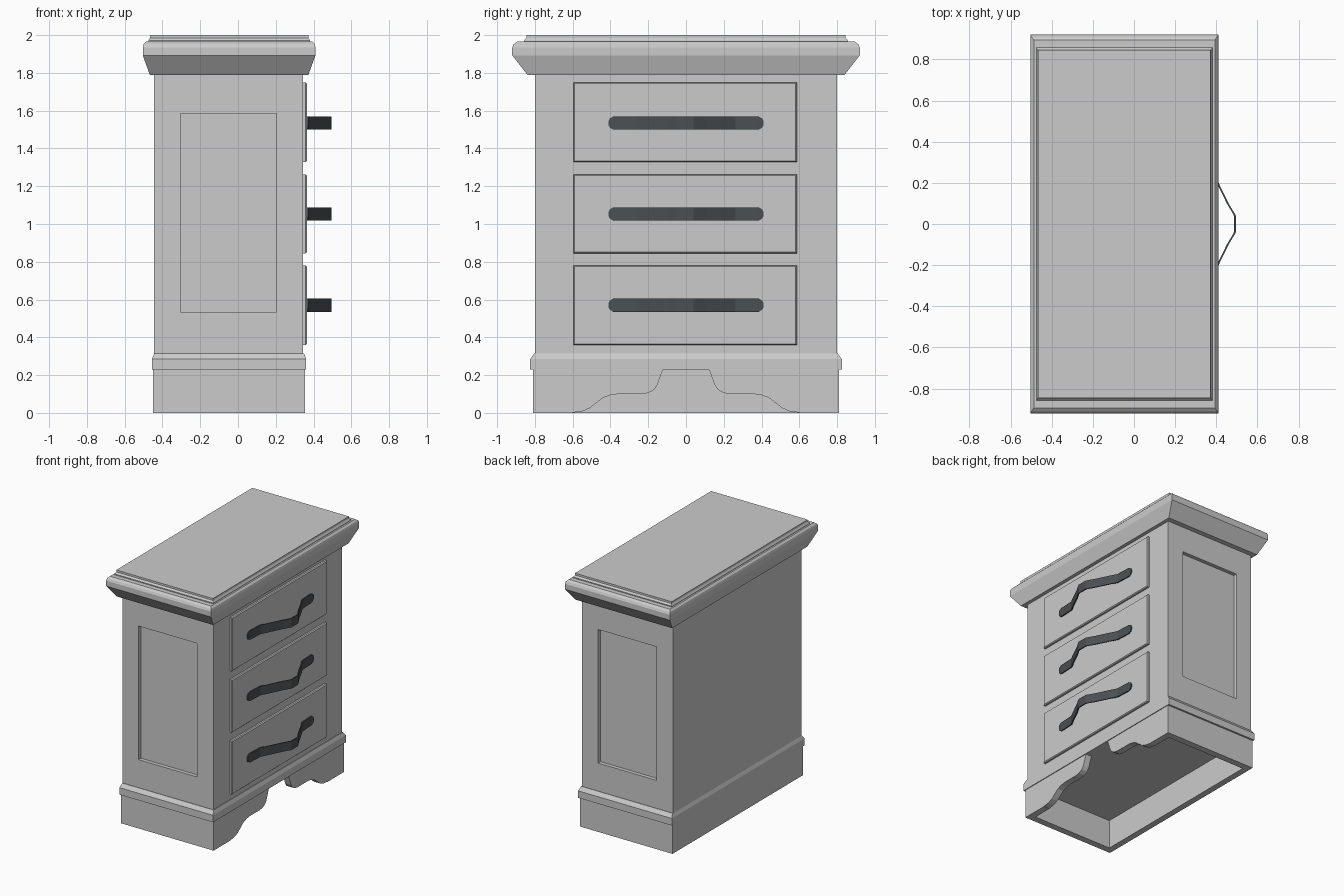
import bpy, bmesh
from mathutils import Vector

cube = bpy.data.objects.get("Cube")
if cube:
    bpy.data.objects.remove(cube, do_unlink=True)


def material(name, rgb):
    m = bpy.data.materials.new(name)
    m.use_nodes = True
    m.diffuse_color = (*rgb, 1)
    m.node_tree.nodes["Principled BSDF"].inputs["Base Color"].default_value = (*rgb, 1)
    return m


paint = material("pale grey paint", (0.6, 0.6, 0.6))
metal = material("dark slate metal", (0.07, 0.08, 0.088))
CX = -0.047  # middle of the cabinet's depth


def finish(name, bm, mat):
    bmesh.ops.recalc_face_normals(bm, faces=bm.faces)
    mesh = bpy.data.meshes.new(name)
    bm.to_mesh(mesh)
    bm.free()
    mesh.materials.append(mat)
    obj = bpy.data.objects.new(name, mesh)
    bpy.context.collection.objects.link(obj)
    return obj


def loft(name, rings, mat=paint, closed=False):
    """Skin equal-length rings of points; cap the ends, or close into a loop."""
    bm = bmesh.new()
    loops = [[bm.verts.new(p) for p in ring] for ring in rings]
    n = len(loops[0])
    for a, b in zip(loops, loops[1:]):
        for i in range(n):
            j = (i + 1) % n
            bm.faces.new((a[i], a[j], b[j], b[i]))
    bm.faces.new(loops[0])
    bm.faces.new(loops[-1])
    return finish(name, bm, mat)


def moulding(name, steps):
    """Stacked rectangles given as (half depth, half width, height)."""
    signs = ((-1, -1), (1, -1), (1, 1), (-1, 1))
    return loft(name, [[(CX + sx * hx, sy * hy, z) for sx, sy in signs]
                       for hx, hy, z in steps])


def box(name, lo, hi):
    (x0, y0, z0), (x1, y1, z1) = lo, hi
    corners = ((x0, y0), (x1, y0), (x1, y1), (x0, y1))
    return loft(name, [[(x, y, z) for x, y in corners] for z in (z0, z1)])


def cut(obj, cutter):
    mod = obj.modifiers.new("cut", "BOOLEAN")
    mod.operation = "DIFFERENCE"
    mod.solver = "EXACT"
    mod.object = cutter
    bpy.context.view_layer.objects.active = obj
    bpy.ops.object.modifier_apply(modifier=mod.name)
    bpy.data.objects.remove(cutter, do_unlink=True)


# Cabinet body with a sunken panel in each end
body = box("cabinet_body", (-0.445, -0.8, 0.3), (0.345, 0.8, 1.8))
for side in (-1, 1):
    ys = sorted((side * 0.77, side * 0.9))
    cut(body, box("panel_cutter", (-0.305, ys[0], 0.535), (0.205, ys[1], 1.585)))

# Flared crown and raised top slab
moulding("crown_moulding", [
    (0.42, 0.84, 1.79), (0.457, 0.92, 1.893), (0.457, 0.92, 1.935),
    (0.453, 0.912, 1.952), (0.44, 0.895, 1.965)])
moulding("top_slab", [
    (0.428, 0.857, 1.96), (0.428, 0.857, 1.972), (0.42, 0.845, 1.985),
    (0.42, 0.845, 2.0)])

# Base moulding
moulding("base_moulding", [
    (0.408, 0.825, 0.23), (0.408, 0.825, 0.285), (0.397, 0.803, 0.315)])

# Hollow plinth with a shaped opening under the drawers
plinth = box("plinth", (-0.45, -0.81, 0), (0.355, 0.81, 0.235))
cut(plinth, box("hollow_cutter", (-0.4, -0.757, -0.1), (0.303, 0.757, 0.23)))
half = [(0.6, -0.1), (0.6, 0.002), (0.55, 0.008), (0.51, 0.025), (0.475, 0.052),
        (0.44, 0.08), (0.4, 0.094), (0.36, 0.1), (0.24, 0.1), (0.2, 0.105),
        (0.17, 0.122), (0.152, 0.148), (0.122, 0.23)]
outline = half + [(-y, z) for y, z in reversed(half)]
cut(plinth, loft("apron_cutter", [[(x, y, z) for y, z in outline] for x in (0.2, 0.5)]))

# Handle path from centre to tip: (across, outward, half height)
path = [(0.04, 0.49, 0.035), (0.055, 0.482, 0.035), (0.1, 0.455, 0.035),
        (0.2, 0.406, 0.035), (0.262, 0.374, 0.035), (0.385, 0.368, 0.035),
        (0.403, 0.367, 0.025), (0.41, 0.367, 0.012)]
path = [(-y, x, h) for y, x, h in reversed(path)] + path

# Drawer fronts and bent strap handles
for label, z0, z1, zh in (("bottom", 0.36, 0.78, 0.57), ("middle", 0.845, 1.262, 1.053),
                          ("top", 1.328, 1.75, 1.534)):
    fronts = []
    for x, inset in ((0.335, 0), (0.358, 0), (0.365, 0.006)):
        y0, y1, a, b = -0.595 + inset, 0.587 - inset, z0 + inset, z1 - inset
        fronts.append([(x, y0, a), (x, y1, a), (x, y1, b), (x, y0, b)])
    loft(label + "_drawer_front", fronts)
    loft(label + "_drawer_handle",
         [[(x - 0.004, y, zh - h), (x + 0.005, y, zh - h),
           (x + 0.005, y, zh + h), (x - 0.004, y, zh + h)] for y, x, h in path], metal)
